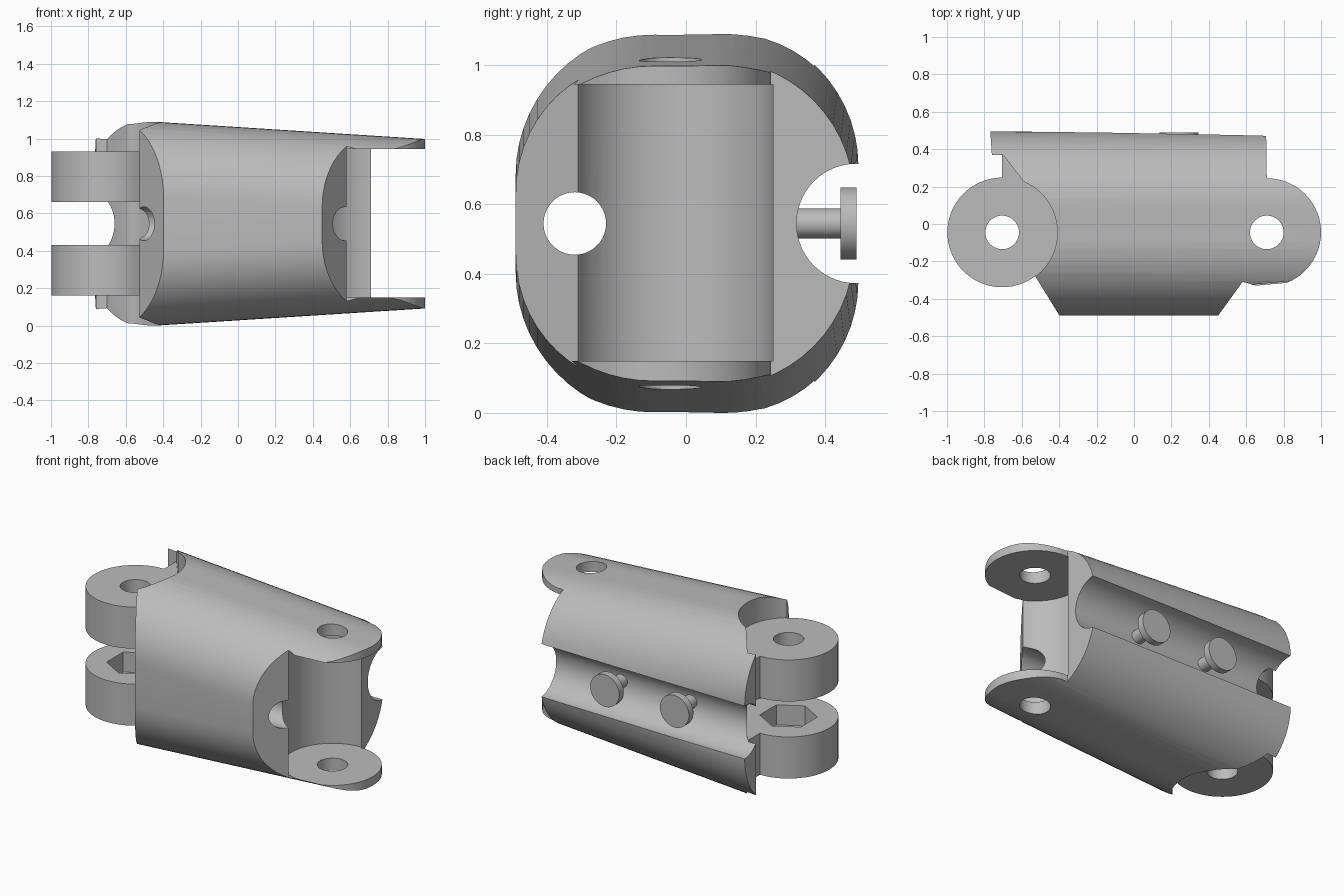
import bpy, bmesh, math
from mathutils import Matrix, Vector

if "Cube" in bpy.data.objects:
    bpy.data.objects.remove(bpy.data.objects["Cube"], do_unlink=True)

grey = bpy.data.materials.new("plain grey")
grey.use_nodes = True
COLOUR = (0.5, 0.5, 0.5, 1)
grey.diffuse_color = COLOUR
grey.node_tree.nodes["Principled BSDF"].inputs["Base Color"].default_value = COLOUR

MID = 0.545                 # height of the long axis
LEFT = Vector((-0.705, -0.045))    # hinge axes in plan
RIGHT = Vector((0.71, -0.045))


def finish(name, bm):
    bmesh.ops.recalc_face_normals(bm, faces=bm.faces)
    mesh = bpy.data.meshes.new(name)
    bm.to_mesh(mesh)
    bm.free()
    mesh.materials.append(grey)
    ob = bpy.data.objects.new(name, mesh)
    bpy.context.collection.objects.link(ob)
    return ob


def bridge(name, rings):
    """Skin a list of equal point rings and cap both ends."""
    bm = bmesh.new()
    loops = [[bm.verts.new(p) for p in ring] for ring in rings]
    for a, b in zip(loops, loops[1:]):
        for i in range(len(a)):
            j = (i + 1) % len(a)
            bm.faces.new((a[i], a[j], b[j], b[i]))
    bm.faces.new(loops[0])
    bm.faces.new(loops[-1])
    return finish(name, bm)


def extrude(name, plan, low, high):
    return bridge(name, [[(x, y, z) for x, y in plan] for z in (low, high)])


def arc(centre, radius, start, end, steps=32):
    angles = [math.radians(start + (end - start) * i / steps) for i in range(steps + 1)]
    return [(centre[0] + radius * math.cos(a), centre[1] + radius * math.sin(a)) for a in angles]


def cylinder(name, centre, radius, length, axis="Z", sides=48):
    bm = bmesh.new()
    turn = {"X": Matrix.Rotation(math.pi / 2, 4, "Y"),
            "Y": Matrix.Rotation(math.pi / 2, 4, "X"), "Z": Matrix()}[axis]
    bmesh.ops.create_cone(bm, cap_ends=True, segments=sides, radius1=radius, radius2=radius,
                          depth=length, matrix=Matrix.Translation(centre) @ turn)
    return finish(name, bm)


def combine(target, tool, operation):
    tool.hide_render = True
    mod = target.modifiers.new(operation, "BOOLEAN")
    mod.operation, mod.object, mod.solver = operation, tool, "EXACT"
    bpy.context.view_layer.objects.active = target
    bpy.ops.object.modifier_apply(modifier=mod.name)
    bpy.data.objects.remove(tool, do_unlink=True)


def smooth(ob):
    bpy.ops.object.select_all(action="DESELECT")
    ob.select_set(True)
    bpy.context.view_layer.objects.active = ob
    bpy.ops.object.shade_smooth_by_angle(angle=math.radians(30))


def section(x):
    """Rounded cross-section that gets lower towards +x."""
    half = 0.5435 - 0.0637 * (x + 0.42)
    r = 0.4
    ring = []
    for sy, sz, start in ((1, 1, 0), (-1, 1, 90), (-1, -1, 180), (1, -1, 270)):
        width = 0.49 - 0.008 * (x if sy > 0 else 0)
        ring += [(x, y, z) for y, z in
                 arc((sy * (width - r), MID + sz * (half - r)), r, start, start + 90, 14)]
    return ring


# Tapered shell trimmed to its plan outline
body = bridge("finger_body", [section(-0.9), section(1.1)])
outline = [(-0.775, 0.6), (-0.76, 0.37), (-0.7, 0.37)]
outline += arc(LEFT, 0.295, 67, -53)
outline += [(-0.33, -0.6), (0.37, -0.6), (0.58, -0.31)]
outline += arc(RIGHT, 0.29, -112, 90)
outline += [(0.705, 0.6)]
combine(body, extrude("outline_cutter", outline, -0.2, 1.3), "INTERSECT")

# Hinge socket between the two thin ears
combine(body, cylinder("socket_cutter", (*RIGHT, 0.5475), 0.296, 0.795, sides=96), "DIFFERENCE")

# Pair of thick knuckles merged into the wall
knuckle_plan = arc(LEFT, 0.293, 90, 307, 56)
knuckle_plan += [(-0.36, -0.2), (-0.36, 0.38), (-0.705, 0.38)]
for low, high in ((0.16, 0.43), (0.66, 0.93)):
    combine(body, extrude("knuckle", knuckle_plan, low, high), "UNION")

# Pin holes, nut pocket, cord tunnel and back groove
for name, centre, radius, length, axis, sides in (
        ("pin_hole", (*LEFT, MID), 0.09, 2, "Z", 40),
        ("pin_hole", (*RIGHT, MID), 0.09, 2, "Z", 40),
        ("nut_pocket", (*LEFT, 0.38), 0.17, 0.16, "Z", 6),
        ("cord_tunnel", (0, -0.32, MID), 0.09, 3, "X", 40),
        ("back_groove", (0, 0.49, MID), 0.172, 3, "X", 56)):
    combine(body, cylinder(name, centre, radius, length, axis, sides), "DIFFERENCE")
smooth(body)

# Two headed pegs standing in the groove
for side, x in (("left", 0.24), ("right", -0.26)):
    smooth(cylinder(side + "_peg_shaft", (x, 0.375, MID), 0.043, 0.15, "Y", 32))
    smooth(cylinder(side + "_peg_head", (x, 0.467, MID), 0.104, 0.046, "Y", 48))
